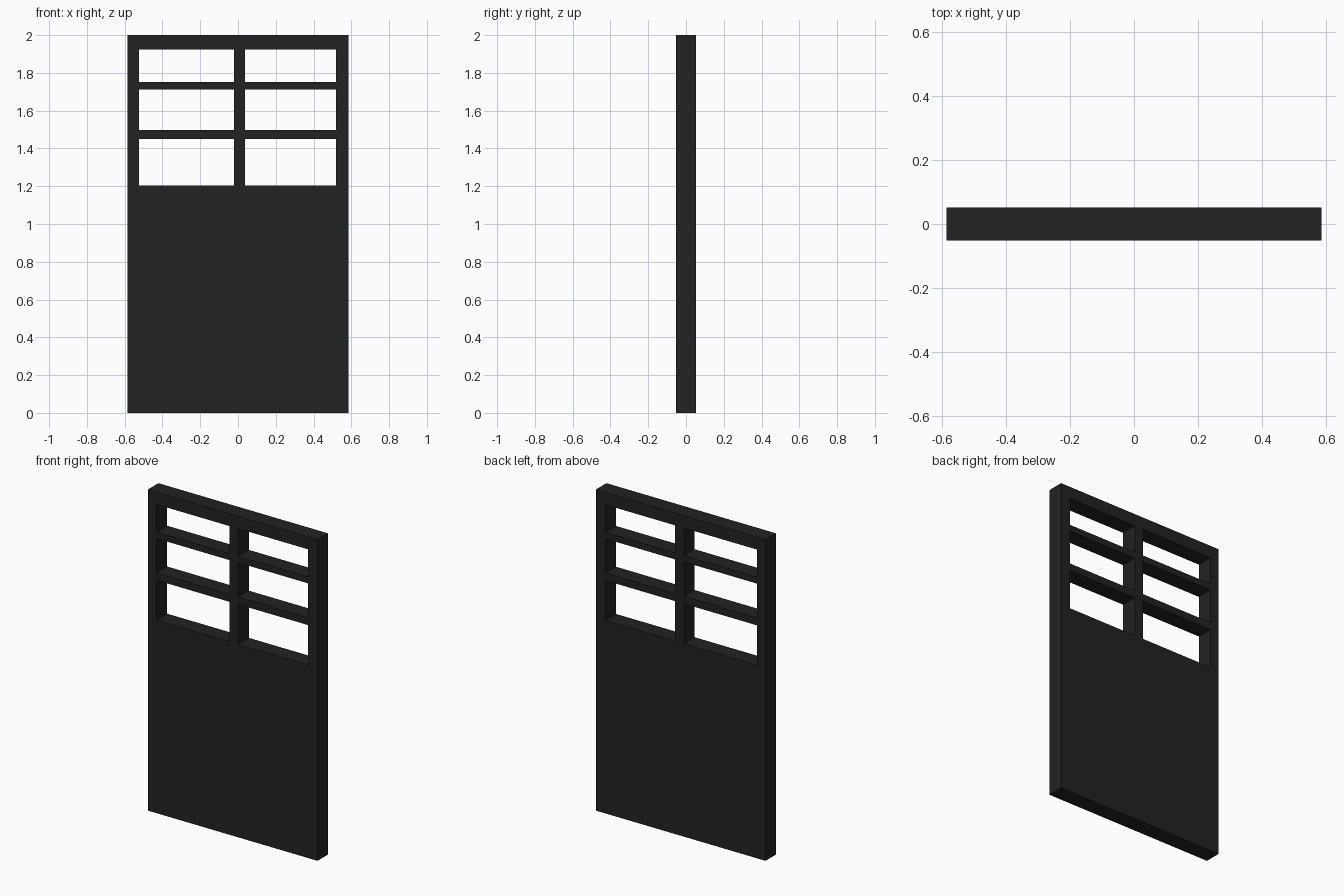
import bpy
import bmesh

if "Cube" in bpy.data.objects:
    bpy.data.objects.remove(bpy.data.objects["Cube"])

HALF_DEPTH = 0.052
# Grid lines of the door: stiles / panes across, panel / rails / panes upward
XS = [-0.585, -0.525, -0.022, 0.038, 0.52, 0.585]
ZS = [0.0, 1.203, 1.451, 1.497, 1.711, 1.751, 1.923, 2.0]
PANE_COLS = (1, 3)
PANE_ROWS = (1, 3, 5)

black = bpy.data.materials.new("black_paint")
black.diffuse_color = (0.016, 0.016, 0.016, 1.0)
black.use_nodes = True
black.node_tree.nodes["Principled BSDF"].inputs["Base Color"].default_value = black.diffuse_color

bm = bmesh.new()

# Front sheet: every grid cell except the six window openings
verts = [[bm.verts.new((x, -HALF_DEPTH, z)) for z in ZS] for x in XS]
for i in range(len(XS) - 1):
    for j in range(len(ZS) - 1):
        if i in PANE_COLS and j in PANE_ROWS:
            continue
        bm.faces.new((verts[i][j], verts[i + 1][j],
                      verts[i + 1][j + 1], verts[i][j + 1]))

# Thickness: extrude the sheet to the back, keeping the front
front = bm.faces[:]
result = bmesh.ops.extrude_face_region(bm, geom=front, use_keep_orig=True)
back = [g for g in result["geom"] if isinstance(g, bmesh.types.BMVert)]
bmesh.ops.translate(bm, verts=back, vec=(0, 2 * HALF_DEPTH, 0))
bmesh.ops.recalc_face_normals(bm, faces=bm.faces[:])

mesh = bpy.data.meshes.new("door_panel")
bm.to_mesh(mesh)
bm.free()
mesh.materials.append(black)
door = bpy.data.objects.new("door_panel", mesh)
bpy.context.collection.objects.link(door)
